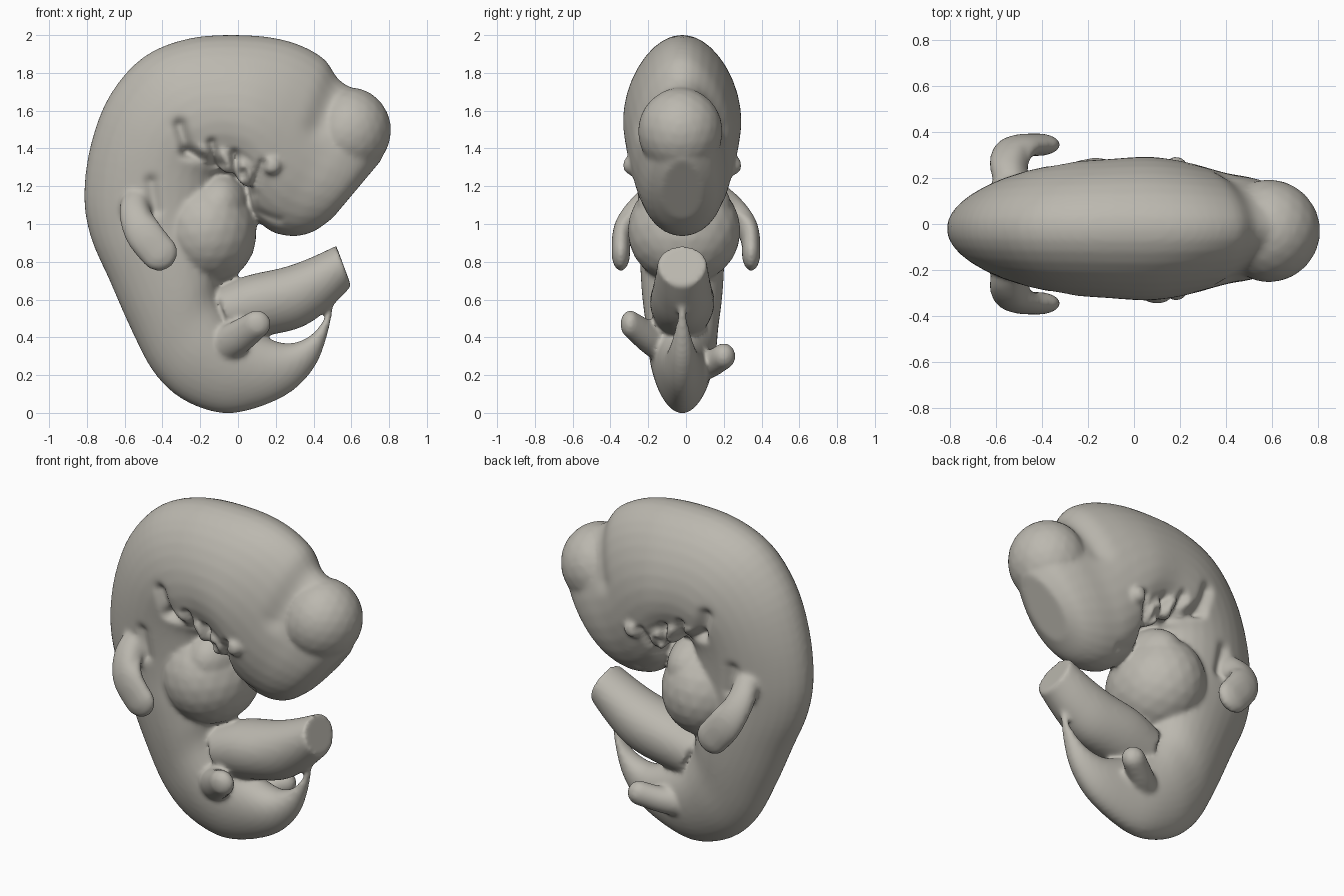
import bpy, bmesh, math
from mathutils import Vector, Matrix

cube = bpy.data.objects.get("Cube")
if cube:
    bpy.data.objects.remove(cube, do_unlink=True)

mat = bpy.data.materials.new("warm_grey_clay")
mat.use_nodes = True
clay = (0.50, 0.48, 0.43, 1)
mat.diffuse_color = clay
bsdf = mat.node_tree.nodes["Principled BSDF"]
bsdf.inputs["Base Color"].default_value = clay
bsdf.inputs["Roughness"].default_value = 0.7

bm = bmesh.new()
MID = -0.02


def smooth_path(pts, steps=4):
    """Catmull-Rom interpolation of any tuples."""
    pts = [Vector(p) for p in pts]
    out = []
    for i in range(len(pts) - 1):
        a, b, c, d = pts[max(i - 1, 0)], pts[i], pts[i + 1], pts[min(i + 2, len(pts) - 1)]
        for s in range(steps):
            t = s / steps
            out.append(b + (c - a) * (t / 2) + (2 * a - 5 * b + 4 * c - d) * (t * t / 2)
                       + (3 * b - a - 3 * c + d) * (t ** 3 / 2))
    return out + [pts[-1]]


def loft(stations, narrow, sides=32):
    """Egg sections between an outer and an inner outline: ox, oz, ix, iz, half width."""
    rings = []
    for ox, oz, ix, iz, w in smooth_path(stations):
        ring = []
        for k in range(sides):
            a = math.tau * k / sides
            c = math.cos(a)
            f = (1 + c) / 2
            y = MID + w * math.sin(a) * (1 - narrow * c)
            ring.append(bm.verts.new((ix + (ox - ix) * f, y, iz + (oz - iz) * f)))
        rings.append(ring)
    faces = [bm.faces.new(rings[0]), bm.faces.new(rings[-1][::-1])]
    for r, q in zip(rings, rings[1:]):
        for k in range(sides):
            n = (k + 1) % sides
            faces.append(bm.faces.new((r[k], q[k], q[n], r[n])))
    bmesh.ops.recalc_face_normals(bm, faces=faces)


def blob(pos, size, tilt=0):
    m = Matrix.Translation(pos) @ Matrix.Rotation(tilt, 4, 'Y') @ Matrix.Diagonal((*size, 1))
    bmesh.ops.create_icosphere(bm, subdivisions=3, radius=1, matrix=m)


def limb(pts, flat):
    for x, y, z, r in smooth_path(pts, 6):
        blob((x, y, z), (r, r * flat, r))


# trunk, neck and head in one curled loft, from tail tip to brow
loft([(.507, .57, .495, .57, .012), (.475, .42, .425, .45, .04),
      (.41, .25, .34, .385, .07), (.28, .11, .24, .37, .10),
      (.08, .02, .10, .42, .13), (-.1, 0, -.03, .50, .16),
      (-.3, .075, -.08, .58, .18), (-.45, .22, -.10, .66, .19),
      (-.57, .45, -.10, .75, .21), (-.68, .70, -.10, .85, .22),
      (-.78, .93, -.10, .95, .22), (-.815, 1.15, -.10, 1.08, .23),
      (-.78, 1.42, -.10, 1.22, .25), (-.68, 1.68, -.08, 1.25, .27),
      (-.5, 1.885, -.04, 1.25, .29), (-.25, 1.985, 0, 1.25, .30),
      (.05, 2.0, .05, 1.2, .31), (.28, 1.965, .06, 1.12, .30),
      (.45, 1.88, .08, 1.04, .28), (.53, 1.77, .14, .985, .26),
      (.62, 1.71, .2, .95, .24), (.73, 1.64, .3, .935, .22),
      (.79, 1.5, .4, .96, .18), (.76, 1.34, .5, 1.03, .11)], .15)

# brow bulge and chest bulge
blob((.585, MID - .01, 1.49), (.225, .225, .235), .3)
blob((-.165, MID + .01, .965), (.265, .30, .29), -.15)
blob((-.10, MID + .01, 1.10), (.16, .25, .18))

# cord stump with a cut end
loft([(-.12, .66, -.02, .38, .15), (.04, .725, .16, .41, .17),
      (.24, .77, .34, .455, .16), (.38, .82, .48, .55, .145),
      (.52, .885, .6, .67, .13)], -.1)

# arm paddles, eyes and throat lobes on both sides
for s in (-1, 1):
    limb([(-.52, s * .17, 1.14, .09), (-.545, s * .27, 1.06, .085),
          (-.50, s * .335, .95, .10), (-.42, s * .345, .85, .10)], .5)
    blob((.18, MID + s * .275, 1.31), (.05, .04, .05))
    for x, z in ((-.19, 1.40), (-.07, 1.35), (.03, 1.28)):
        blob((x, MID + s * .215, z), (.05, .07, .09), -.4)

# leg buds, one lifted and one low
limb([(-.1, -.10, .34, .10), (.0, -.20, .40, .09), (.10, -.295, .47, .075)], .7)
limb([(-.05, .04, .24, .09), (.06, .13, .26, .075), (.17, .20, .30, .07)], .9)

mesh = bpy.data.meshes.new("curled_body")
bm.to_mesh(mesh)
bm.free()
body = bpy.data.objects.new("curled_body", mesh)
bpy.context.collection.objects.link(body)
bpy.context.view_layer.objects.active = body
body.select_set(True)

# fuse every part into one soft skin
fuse = body.modifiers.new("fuse", 'REMESH')
fuse.mode = 'VOXEL'
fuse.voxel_size = .013
soften = body.modifiers.new("soften", 'SMOOTH')
soften.factor = .5
soften.iterations = 9
for m in ("fuse", "soften"):
    bpy.ops.object.modifier_apply(modifier=m)

# pressed creases: x, z to x, z, depth, width
creases = [(-.31, 1.52, -.27, 1.39, .13, .035), (-.27, 1.38, -.10, 1.31, .14, .03),
           (-.14, 1.43, -.11, 1.32, .10, .022), (-.02, 1.37, .0, 1.25, .12, .022),
           (.03, 1.27, .07, 1.16, .14, .025), (.09, 1.22, .13, 1.32, .10, .022),
           (.08, 1.07, .22, 1.02, .08, .02), (.54, 1.78, .43, 1.52, .08, .06),
           (-.46, 1.22, -.44, 1.08, .10, .035)]
for v in body.data.vertices:
    p = Vector((v.co.x, v.co.z))
    scale = 1
    for ax, az, bx, bz, depth, width in creases:
        a, d = Vector((ax, az)), Vector((bx - ax, bz - az))
        t = min(max((p - a).dot(d) / d.length_squared, 0), 1)
        scale -= depth * math.exp(-((p - a - d * t).length / width) ** 2)
    v.co.y = MID + (v.co.y - MID) * max(scale, .75)

body.data.materials.clear()
body.data.materials.append(mat)
bpy.ops.object.shade_smooth_by_angle(angle=math.radians(60))
